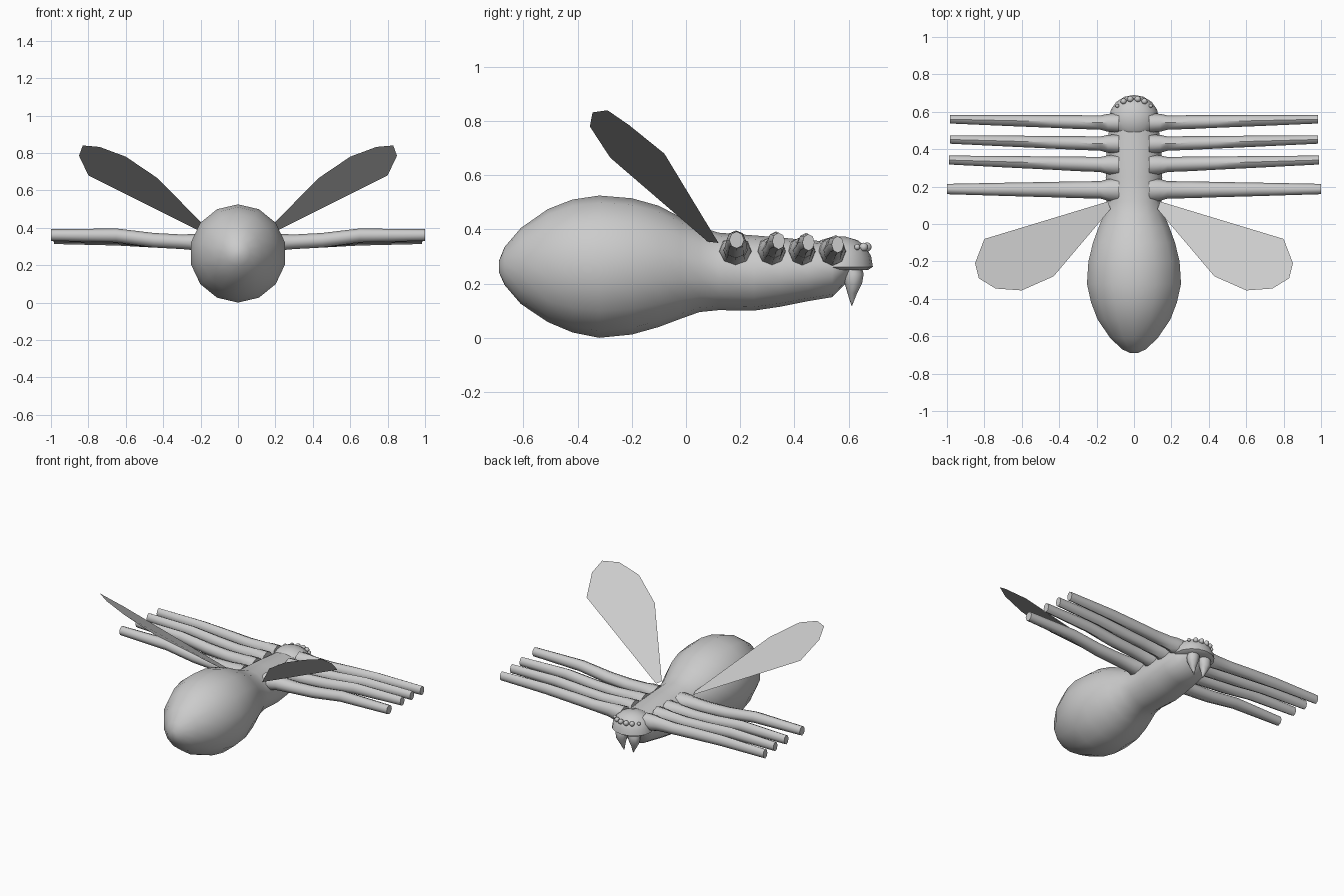
import bpy, bmesh, math
from mathutils import Vector

if "Cube" in bpy.data.objects:
    bpy.data.objects.remove(bpy.data.objects["Cube"])

grey = bpy.data.materials.new("light_grey")
grey.diffuse_color = (0.6, 0.6, 0.6, 1)
grey.use_nodes = True
grey.node_tree.nodes["Principled BSDF"].inputs["Base Color"].default_value = grey.diffuse_color


def finish(name, bm, mirror=False, angle=50, smooth=True):
    bmesh.ops.recalc_face_normals(bm, faces=bm.faces)
    me = bpy.data.meshes.new(name)
    bm.to_mesh(me)
    bm.free()
    ob = bpy.data.objects.new(name, me)
    bpy.context.collection.objects.link(ob)
    me.materials.append(grey)
    if smooth:
        bpy.ops.object.select_all(action='DESELECT')
        ob.select_set(True)
        bpy.context.view_layer.objects.active = ob
        bpy.ops.object.shade_smooth_by_angle(angle=math.radians(angle))
    if mirror:
        m = ob.modifiers.new("Mirror", 'MIRROR')
        m.use_mirror_merge = False
    return ob


def loft(bm, rings, u, v, n):
    """Skin elliptical rings given as (centre, radius along u, radius along v)."""
    u, v = Vector(u), Vector(v)
    loops = []
    for c, ru, rv in rings:
        loops.append([bm.verts.new(Vector(c) + u * ru * math.sin(2 * math.pi * i / n)
                                   + v * rv * math.cos(2 * math.pi * i / n)) for i in range(n)])
    for a, b in zip(loops, loops[1:]):
        for i in range(n):
            j = (i + 1) % n
            bm.faces.new((a[i], a[j], b[j], b[i]))
    bm.faces.new(loops[0])
    bm.faces.new(loops[-1])


# Abdomen and thorax: y, half width, top z, bottom z
body = [(-.69, .02, .285, .24), (-.67, .065, .335, .195), (-.61, .13, .405, .125),
        (-.51, .20, .475, .058), (-.42, .235, .51, .02), (-.32, .258, .525, .0),
        (-.20, .25, .515, .012), (-.10, .225, .487, .04), (-.02, .195, .445, .07),
        (.05, .165, .41, .095), (.12, .15, .388, .102), (.25, .155, .378, .10),
        (.35, .152, .37, .115), (.45, .145, .36, .135), (.54, .13, .355, .15),
        (.58, .115, .352, .19), (.62, .07, .33, .235)]
bm = bmesh.new()
loft(bm, [((0, y, (t + b) / 2), w, (t - b) / 2) for y, w, t, b in body],
     (1, 0, 0), (0, 0, 1), 14)
finish("abdomen_and_thorax", bm)

# Head: low dome with a flat lip underneath
bm = bmesh.new()
dome = [(.25, .85), (.262, 1), (.30, .95), (.335, .8), (.36, .55), (.373, .2)]
loft(bm, [((0, .565, z), .133 * s, .125 * s) for z, s in dome], (1, 0, 0), (0, 1, 0), 16)
finish("head", bm)

# Legs: root and tip y, tip x, tip top z
legs = [("front", .54, .56, .985, .375, .9), ("second", .427, .452, .985, .383, .9),
        ("third", .315, .342, .99, .388, .95), ("rear", .182, .187, 1.0, .392, 1.1)]
for name, y0, y1, xt, zt, s in legs:
    bm = bmesh.new()
    tip = zt - .031
    rings = []
    # fraction along leg, centre z, y radius, z radius
    for x, z, ry, rz in [(.08, .318, .058, .055), (.14, .32, .053, .053), (.18, .322, .042, .047),
                         (.30, .325, .041, .039), (.45, .333, .037, .039),
                         (.65, tip - .002, .033, .037), (xt, tip, .025, .031)]:
        f = (x - .08) / (xt - .08)
        rings.append(((x, y0 + (y1 - y0) * f, z), ry * s, rz))
    loft(bm, rings, (0, 1, 0), (0, 0, 1), 8)
    finish(name + "_legs", bm, mirror=True)

# Wings: thin flat blades sweeping up and back
outline = [(.14, .12, .35), (.80, -.08, .68), (.85, -.21, .785), (.83, -.29, .84),
           (.74, -.345, .832), (.60, -.355, .78), (.43, -.28, .665), (.125, .08, .355)]
bm = bmesh.new()
bm.faces.new([bm.verts.new(p) for p in outline])
finish("wings", bm, mirror=True, smooth=False)

# Fangs hanging below the head
bm = bmesh.new()
loft(bm, [((.042, .615, .275), .035, .03), ((.046, .618, .235), .042, .038),
          ((.048, .618, .20), .036, .032), ((.044, .614, .165), .02, .018),
          ((.034, .612, .12), .002, .002)], (1, 0, 0), (0, 1, 0), 8)
finish("fangs", bm, mirror=True)

# Eyes: a row around the front of the head
bm = bmesh.new()
for x, y, z, r in [(.02, .668, .335, .017), (.056, .656, .335, .016), (.09, .632, .335, .011)]:
    res = bmesh.ops.create_uvsphere(bm, u_segments=10, v_segments=8, radius=r)
    bmesh.ops.translate(bm, verts=res["verts"], vec=(x, y, z))
finish("eyes", bm, mirror=True)
